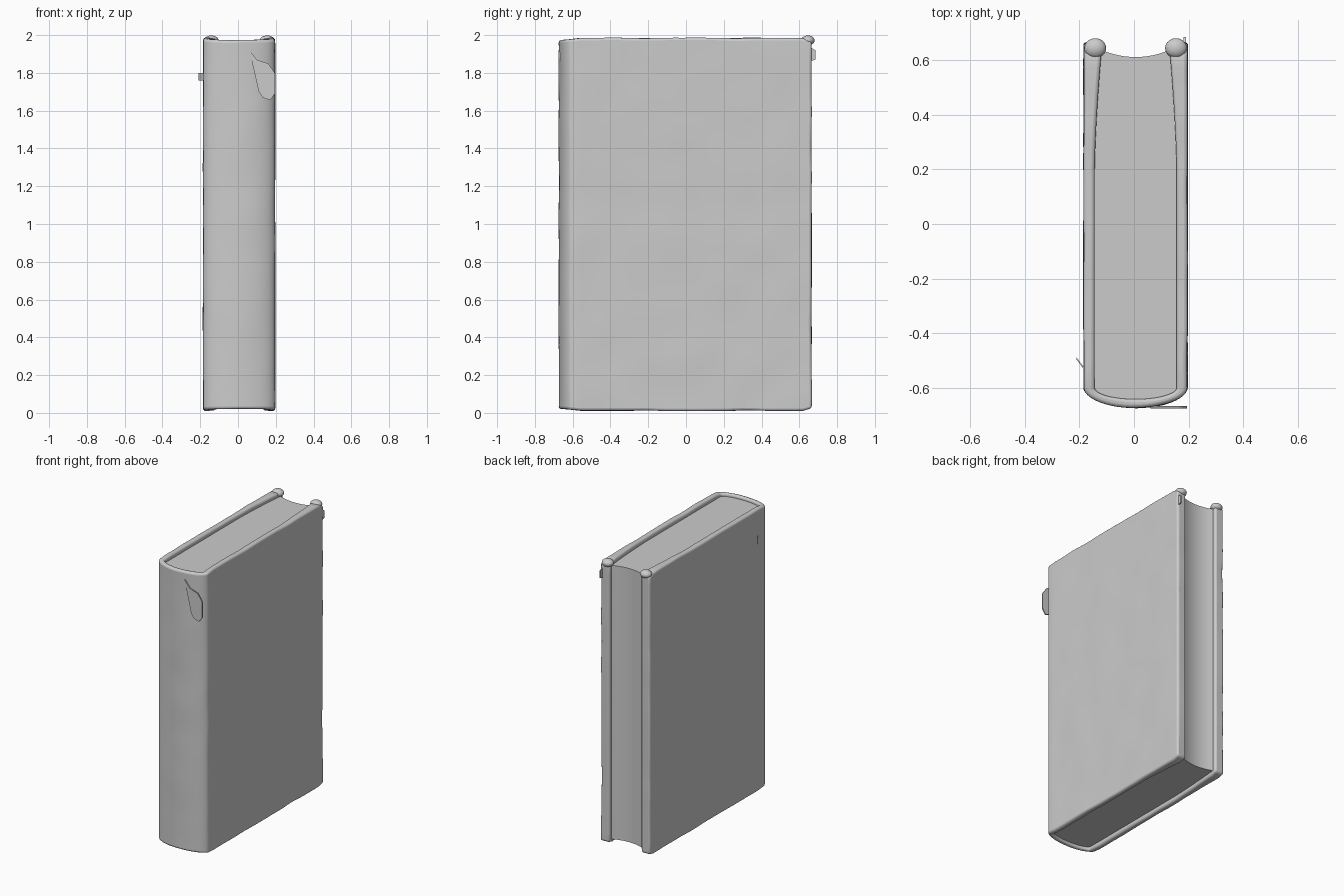
import bpy, bmesh, math, random
from mathutils import Vector, noise

random.seed(4)
cube = bpy.data.objects.get("Cube")
if cube:
    bpy.data.objects.remove(cube, do_unlink=True)

mat = bpy.data.materials.new("plain grey")
mat.use_nodes = True
GREY = (0.6, 0.6, 0.6, 1)
mat.diffuse_color = GREY
mat.node_tree.nodes["Principled BSDF"].inputs["Base Color"].default_value = GREY

MID, HALF = 0.006, 0.19        # centre and half width of the binding
HINGE, BACK = -0.6, 0.665      # where the boards meet the spine, and end


def finish(name, bm, bevel=0.0):
    bmesh.ops.recalc_face_normals(bm, faces=bm.faces)
    mesh = bpy.data.meshes.new(name)
    bm.to_mesh(mesh)
    bm.free()
    mesh.materials.append(mat)
    obj = bpy.data.objects.new(name, mesh)
    bpy.context.collection.objects.link(obj)
    if bevel:
        mod = obj.modifiers.new("soft edges", 'BEVEL')
        mod.width, mod.segments, mod.angle_limit = bevel, 3, math.radians(50)
    bpy.ops.object.select_all(action='DESELECT')
    bpy.context.view_layer.objects.active = obj
    obj.select_set(True)
    bpy.ops.object.shade_smooth_by_angle(angle=math.radians(50))
    return obj


def binding_path(half, sag, thicken=0.0):
    """U-shaped path: one board, round the spine, along the other board."""
    steps = [BACK + (HINGE - BACK) * i / 28 for i in range(28)]

    def width(y):
        return half - thicken * max(0, (y - 0.2) / (BACK - 0.2)) ** 1.5

    left = [(MID - width(y), y) for y in steps]
    right = [(MID + width(y), y) for y in reversed(steps)]
    arc = [(MID - half * math.cos(math.pi * i / 24),
            HINGE - sag * math.sin(math.pi * i / 24)) for i in range(25)]
    return left + arc + right


def corner_drop(y):
    """How far the top and bottom rims fall towards the rounded corners."""
    front = max(0, (-0.56 - y) / 0.1)
    back = max(0, (y - 0.61) / 0.055)
    return 0.012 * min(front, 1) + 0.022 * back ** 2


# Cover: a thick worn sheet wrapped round the pages
bm = bmesh.new()
outer, inner = binding_path(HALF, 0.073), binding_path(0.15, 0.042, 0.028)
LEVELS = 32
grids = []
for path in (outer, inner):
    grid = []
    for x, y in path:
        column = []
        for k in range(LEVELS + 1):
            drop = corner_drop(y)
            low, high = 0.012 + drop * 0.6, 1.985 - drop
            p = Vector((x, y, low + (high - low) * k / LEVELS))
            if path is outer:
                wear = 0.004 * noise.noise(p * 5)
                p.x += wear if x > MID else -wear
                p.y += wear
            if k in (0, LEVELS):
                p.z += 0.005 * noise.noise(Vector((x, y, k)) * 7)
            column.append(bm.verts.new(p))
        grid.append(column)
    grids.append(grid)
out, inn = grids
for i in range(len(outer) - 1):
    for g in grids:
        for k in range(LEVELS):
            bm.faces.new((g[i][k], g[i + 1][k], g[i + 1][k + 1], g[i][k + 1]))
    for k in (0, LEVELS):
        bm.faces.new((out[i][k], out[i + 1][k], inn[i + 1][k], inn[i][k]))
for i in (0, len(outer) - 1):
    for k in range(LEVELS):
        bm.faces.new((out[i][k], out[i][k + 1], inn[i][k + 1], inn[i][k]))
finish("cover", bm, 0.013)

# Page block: rounded at the spine, hollowed along the fore edge
bm = bmesh.new()
outline = [(x, y) for x, y in binding_path(0.155, 0.046) if y < 0.5]
for i in range(17):
    u = 1 - i / 8
    outline.append((MID + 0.155 * u, 0.612 + 0.04 * u * u))
base = bm.faces.new([bm.verts.new((x, y, 0.04)) for x, y in outline])
top = bmesh.ops.extrude_face_region(bm, geom=[base])["geom"]
bmesh.ops.translate(bm, vec=(0, 0, 1.915),
                    verts=[v for v in top if isinstance(v, bmesh.types.BMVert)])
finish("page_block", bm)


def blob(name, centre, size):
    bm = bmesh.new()
    bmesh.ops.create_icosphere(bm, subdivisions=3, radius=1)
    for v in bm.verts:
        v.co = Vector([c + s * a for c, s, a in zip(centre, size, v.co)])
    finish(name, bm)


# Curled corners at the top of the fore edge
for side, tag in ((-1, "right"), (1, "left")):
    blob(tag + "_curled_corner", (MID + side * 0.148, 0.645, 1.972),
         (0.04, 0.036, 0.026))


def scrap(name, points, push, thick=0.008):
    """A thin torn piece given by its outline, thickened along push."""
    bm = bmesh.new()
    face = bm.faces.new([bm.verts.new(p) for p in points])
    ext = bmesh.ops.extrude_face_region(bm, geom=[face])["geom"]
    bmesh.ops.translate(bm, vec=Vector(push) * thick,
                        verts=[v for v in ext if isinstance(v, bmesh.types.BMVert)])
    finish(name, bm)


# Torn flap lifting off the top of the spine, and small loose scraps
flap = [(0.06, 1.92), (0.1, 1.87), (0.16, 1.85), (0.195, 1.8),
        (0.195, 1.69), (0.17, 1.655), (0.13, 1.67), (0.11, 1.7)]
scrap("torn_spine_flap", [(x, -0.676, z) for x, z in flap], (0, 1, 0))
scrap("hinge_scrap", [(-0.18, -0.53, 1.76), (-0.21, -0.49, 1.76),
                      (-0.21, -0.49, 1.8), (-0.18, -0.53, 1.8)], (0, -1, 0))
scrap("fore_edge_scrap", [(0.19, 0.65, 1.86), (0.19, 0.685, 1.87),
                          (0.19, 0.685, 1.92), (0.19, 0.65, 1.94)], (-1, 0, 0))
